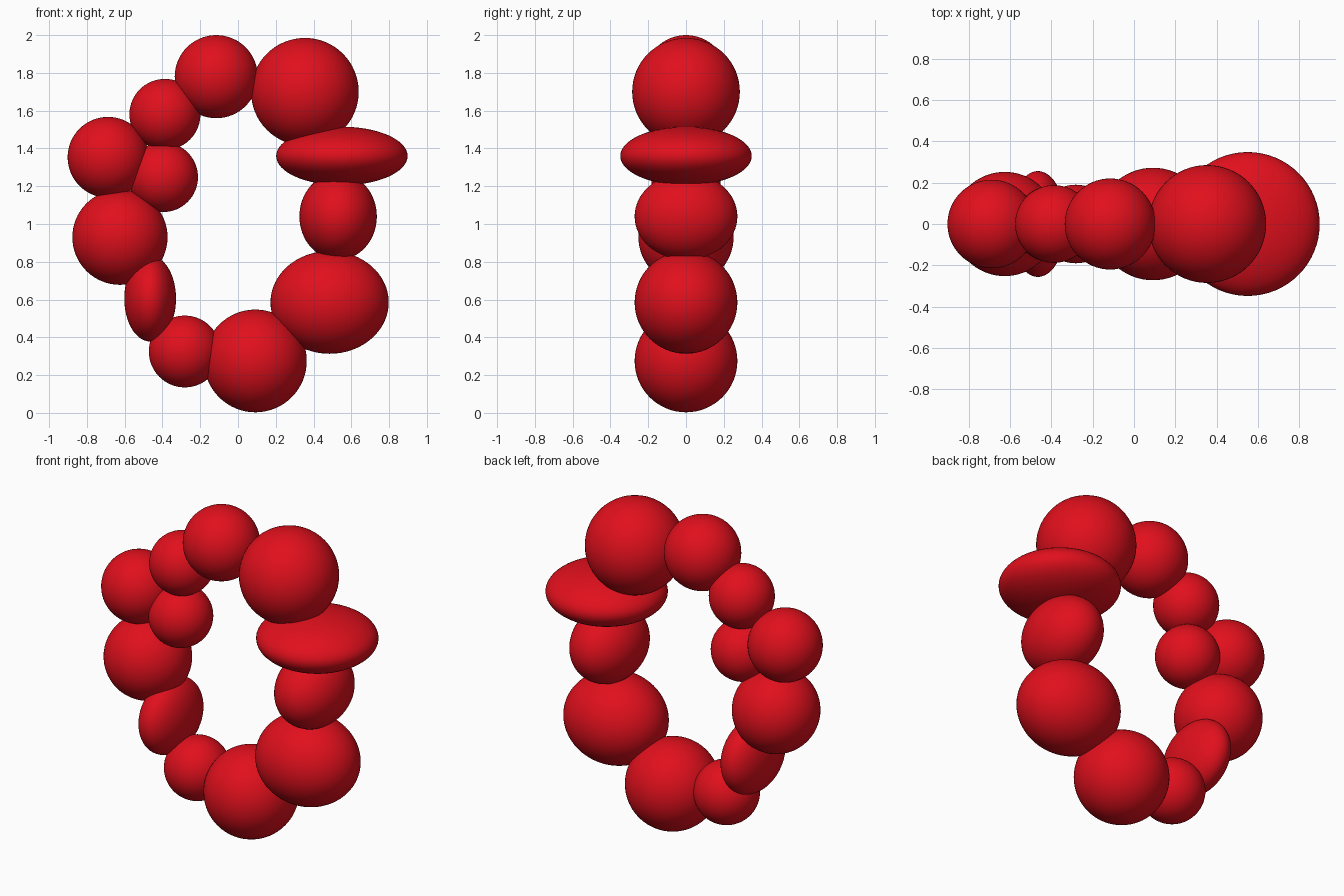
import bpy

if "Cube" in bpy.data.objects:
    bpy.data.objects.remove(bpy.data.objects["Cube"])

# Ring of overlapping ellipsoid beads: name, (x, z) centre, (rx, ry, rz) radii
BEADS = [
    ("top_bead", (-0.115, 1.78), (0.22, 0.22, 0.22)),
    ("top_right_bead", (0.354, 1.70), (0.285, 0.285, 0.285)),
    ("right_flat_bead", (0.55, 1.36), (0.348, 0.348, 0.155)),
    ("right_middle_bead", (0.53, 1.04), (0.205, 0.272, 0.23)),
    ("right_lower_bead", (0.485, 0.585), (0.313, 0.272, 0.272)),
    ("bottom_bead", (0.092, 0.275), (0.272, 0.272, 0.272)),
    ("bottom_left_bead", (-0.282, 0.325), (0.19, 0.19, 0.19)),
    ("left_narrow_bead", (-0.465, 0.605), (0.137, 0.256, 0.227)),
    ("left_middle_bead", (-0.625, 0.93), (0.252, 0.252, 0.252)),
    ("left_inner_bead", (-0.397, 1.248), (0.185, 0.185, 0.185)),
    ("left_outer_bead", (-0.688, 1.353), (0.214, 0.214, 0.214)),
    ("top_left_bead", (-0.387, 1.58), (0.188, 0.188, 0.188)),
]

# Red material
red = bpy.data.materials.new("red")
red.diffuse_color = (0.75, 0.005, 0.012, 1)
red.use_nodes = True
red.node_tree.nodes["Principled BSDF"].inputs["Base Color"].default_value = red.diffuse_color


def bead(name, centre, radii):
    bpy.ops.mesh.primitive_uv_sphere_add(
        segments=64, ring_count=32, radius=1, location=(centre[0], 0, centre[1]))
    obj = bpy.context.object
    obj.name = name
    obj.scale = radii
    bpy.ops.object.transform_apply(location=False, rotation=False, scale=True)
    bpy.ops.object.shade_smooth()
    obj.data.materials.append(red)


for spec in BEADS:
    bead(*spec)
